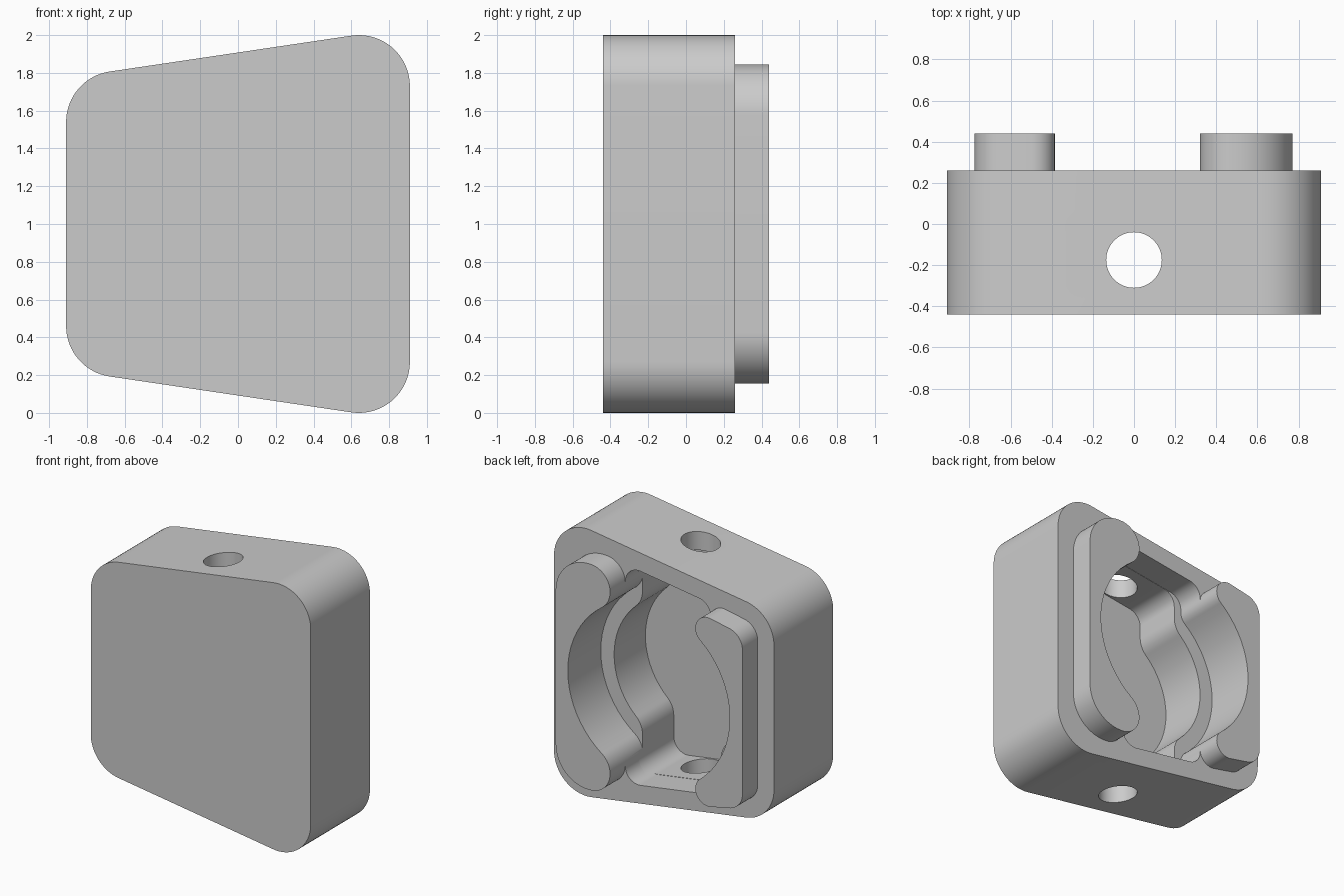
import bpy
import bmesh
from math import radians, degrees, cos, sin, atan2, hypot, sqrt

cube = bpy.data.objects.get("Cube")
if cube:
    bpy.data.objects.remove(cube, do_unlink=True)

BACK, FRONT, PAD_TOP = 0.26, -0.44, 0.44
LEDGE, FLOOR = 0.05, -0.32
MID = 1.0
SLOPE = atan2(0.19, 1.28)          # tilt of the top and bottom edges
TILT = 90 + degrees(SLOPE)
BORE = 0.67                        # radius of the round pocket

grey = bpy.data.materials.new("light grey")
grey.use_nodes = True
grey.diffuse_color = (0.6, 0.6, 0.6, 1)
grey.node_tree.nodes["Principled BSDF"].inputs["Base Color"].default_value = grey.diffuse_color


def arc(cx, cz, r, start, end):
    steps = max(3, int(abs(end - start) / 5))
    angles = [radians(start + (end - start) * i / steps) for i in range(steps + 1)]
    return [(cx + r * cos(a), cz + r * sin(a)) for a in angles]


def closed(half):
    """Mirror the upper half of an outline below mid height, dropping doubles."""
    loop = []
    for x, z in half + [(x, 2 * MID - z) for x, z in reversed(half)]:
        if not loop or hypot(x - loop[-1][0], z - loop[-1][1]) > 0.001:
            loop.append((x, z))
    if hypot(loop[0][0] - loop[-1][0], loop[0][1] - loop[-1][1]) < 0.001:
        loop.pop()
    return loop


def extrude(name, outline, y0, y1):
    bm = bmesh.new()
    face = bm.faces.new([bm.verts.new((x, y0, z)) for x, z in outline])
    new = bmesh.ops.extrude_face_region(bm, geom=[face])["geom"]
    verts = [v for v in new if isinstance(v, bmesh.types.BMVert)]
    bmesh.ops.translate(bm, verts=verts, vec=(0, y1 - y0, 0))
    bmesh.ops.recalc_face_normals(bm, faces=bm.faces)
    mesh = bpy.data.meshes.new(name)
    bm.to_mesh(mesh)
    bm.free()
    mesh.materials.append(grey)
    obj = bpy.data.objects.new(name, mesh)
    bpy.context.collection.objects.link(obj)
    return obj


def activate(obj):
    bpy.ops.object.select_all(action='DESELECT')
    obj.select_set(True)
    bpy.context.view_layer.objects.active = obj


def cut(target, cutter):
    cutter.hide_render = True
    mod = target.modifiers.new("cut", 'BOOLEAN')
    mod.operation = 'DIFFERENCE'
    mod.solver = 'EXACT'
    mod.object = cutter
    activate(target)
    bpy.ops.object.modifier_apply(modifier=mod.name)
    bpy.data.objects.remove(cutter, do_unlink=True)


def tip_centre(bore, r, x):
    """Centre of a rounded tip touching the bore, and its bearing."""
    cx = x + r
    h = sqrt((bore + r) ** 2 - cx ** 2)
    return cx, MID + h, degrees(atan2(h, cx))


def pocket(bore, right, left, wall, c=0.11):
    """Round bore that flows past rounded tips into a central channel."""
    (rr, rx), (lr, lx) = right, left

    def corner_z(x):
        return 1.635 + 0.148 * x + (0.27 - wall - c) / cos(SLOPE)

    tx, tz, ta = tip_centre(bore, rr, rx)
    ux, uz, ua = tip_centre(bore, lr, lx)
    half = arc(0, MID, bore, 0, ta)
    half += arc(tx, tz, rr, ta + 180, 180)
    half += arc(rx - c, corner_z(rx - c), c, 0, TILT)
    half += arc(c - lx, corner_z(c - lx), c, TILT, 180)
    half += arc(-ux, uz, lr, 0, -ua)
    half += arc(0, MID, bore, 180 - ua, 180)
    return closed(half)


def pad(name, side, corner, sweep, r, x):
    """Raised crescent: straight outside, bore-shaped inside, rounded tips."""
    tx, tz, ta = tip_centre(BORE, r, x)
    half = arc(*corner, 0, sweep)
    half += arc(tx, tz, r, sweep, 180 + ta)
    half += arc(0, MID, BORE, ta, 0)
    return extrude(name, [(side * px, pz) for px, pz in closed(half)], BACK, PAD_TOP)


# Tapered housing with rounded corners
body_half = arc(0.64, 1.73, 0.27, 0, TILT) + arc(-0.64, 1.54, 0.27, TILT, 180)
housing = extrude("housing", closed(body_half), FRONT, BACK)

# Stepped pocket open at the back
LEFT_TIP, RIGHT_TIP = (0.165, 0.32), (0.105, 0.385)
cut(housing, extrude("wide_pocket", pocket(BORE, LEFT_TIP, RIGHT_TIP, 0.135), LEDGE, 0.3))
deep_tip = (0.165, 0.325)
cut(housing, extrude("deep_pocket", pocket(0.56, deep_tip, deep_tip, 0.137), FLOOR, 0.1))

# Vertical hole through top and bottom
bpy.ops.mesh.primitive_cylinder_add(vertices=64, radius=0.135, depth=3, location=(0, -0.175, MID))
drill = bpy.context.object
drill.data.materials.append(grey)
cut(housing, drill)

# Raised pads beside the pocket
left_pad = pad("left_pad", 1, (0.5, 1.575, 0.27), 90, *LEFT_TIP)
right_pad = pad("right_pad", -1, (0.64, 1.54, 0.135), 180 - TILT, *RIGHT_TIP)
# The right pad's outline leans with the sloping edge

for obj in (housing, left_pad, right_pad):
    activate(obj)
    bpy.ops.object.shade_smooth_by_angle(angle=radians(30))
